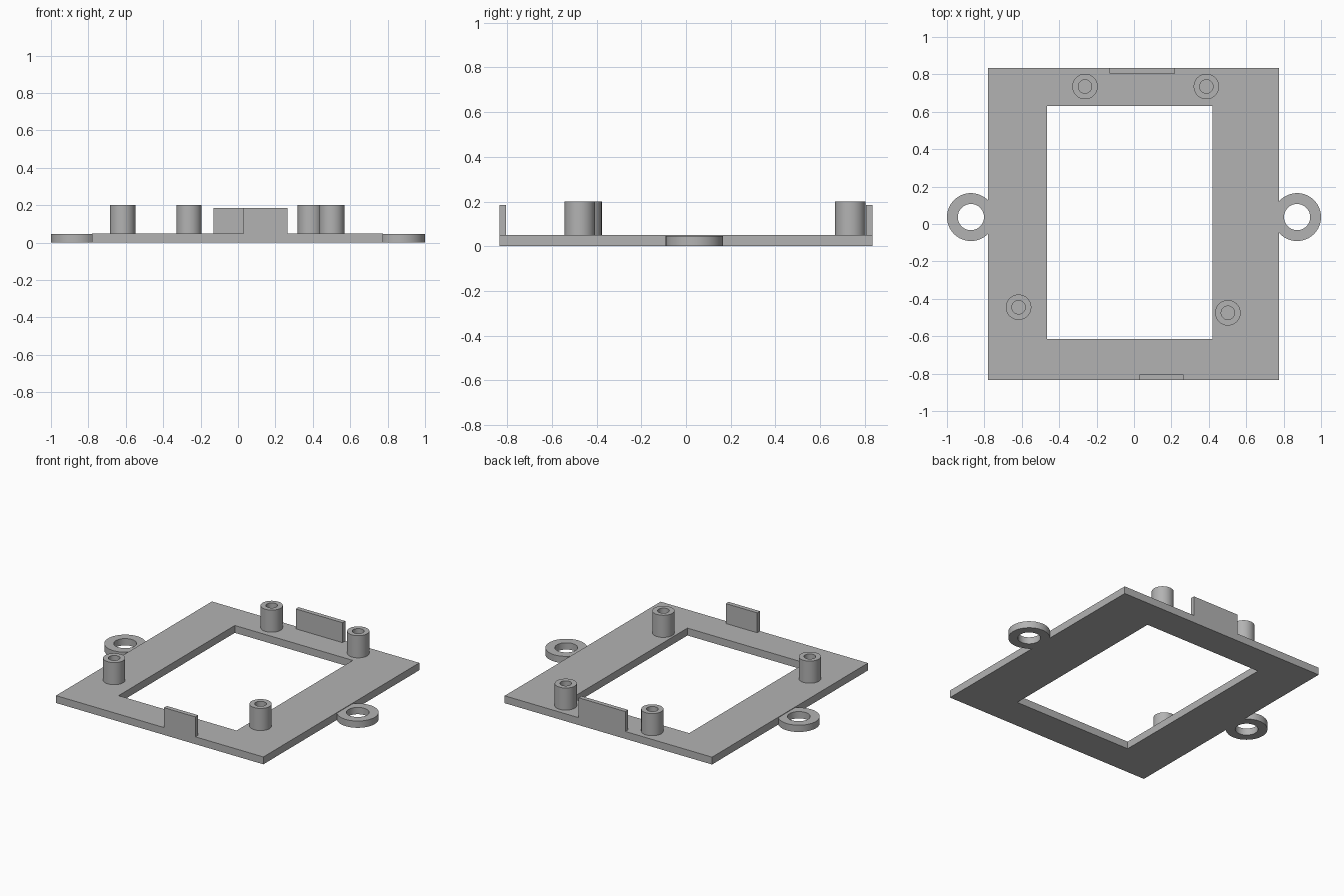
import bpy, bmesh
from math import cos, sin, tau

cube = bpy.data.objects.get("Cube")
if cube:
    bpy.data.objects.remove(cube, do_unlink=True)

grey = bpy.data.materials.new("plain grey")
grey.use_nodes = True
colour = (0.45, 0.45, 0.45, 1)
grey.diffuse_color = colour
grey.node_tree.nodes["Principled BSDF"].inputs["Base Color"].default_value = colour


def rectangle(x0, x1, y0, y1):
    return [(x0, y0), (x1, y0), (x1, y1), (x0, y1)]


def circle(x, y, radius, count=64):
    return [(x + radius * cos(tau * i / count), y + radius * sin(tau * i / count))
            for i in range(count)]


def extrude(name, outer, inner, z0, z1, smooth=False):
    """Extrude an outline, with an optional matching hole, from z0 to z1."""
    bm = bmesh.new()
    loops = [[[bm.verts.new((x, y, z)) for x, y in path] for z in (z0, z1)]
             for path in (outer, inner) if path]
    count = len(outer)
    for low, high in loops:
        for i in range(count):
            j = (i + 1) % count
            bm.faces.new((low[i], low[j], high[j], high[i]))
    for level in (0, 1):
        if inner:
            a, b = loops[0][level], loops[1][level]
            for i in range(count):
                j = (i + 1) % count
                bm.faces.new((a[i], a[j], b[j], b[i]))
        else:
            bm.faces.new(loops[0][level])
    bmesh.ops.remove_doubles(bm, verts=bm.verts, dist=1e-5)
    bmesh.ops.recalc_face_normals(bm, faces=bm.faces)
    mesh = bpy.data.meshes.new(name)
    bm.to_mesh(mesh)
    bm.free()
    mesh.materials.append(grey)
    obj = bpy.data.objects.new(name, mesh)
    bpy.context.collection.objects.link(obj)
    if smooth:
        bpy.ops.object.select_all(action='DESELECT')
        obj.select_set(True)
        bpy.context.view_layer.objects.active = obj
        bpy.ops.object.shade_smooth_by_angle(angle=0.6)
    return obj


left, right, front, back = -0.78, 0.775, -0.835, 0.835
plate_top = 0.05

# Flat rectangular frame with an open window
extrude("base_frame", rectangle(left, right, front, back),
        rectangle(-0.465, 0.42, -0.615, 0.63), 0, plate_top)

# Mounting rings, flattened where they meet the frame
for name, side, edge in (("right_ring", -1, -left), ("left_ring", 1, right)):
    cx, cy = 0.872, 0.037
    outer = [(side * max(x, edge), y) for x, y in circle(cx, cy, 0.128)]
    inner = [(side * x, y) for x, y in circle(cx, cy, 0.07)]
    extrude(name, outer, inner, 0, 0.046, True)

# Hollow standoff posts
posts = {"back_right_post": (-0.262, 0.735), "back_left_post": (0.387, 0.735),
         "front_right_post": (-0.617, -0.445), "front_left_post": (0.502, -0.475)}
for name, (x, y) in posts.items():
    extrude(name, circle(x, y, 0.068), circle(x, y, 0.036), plate_top, 0.2, True)

# Upright locating tabs on the front and back edges
tab = 0.03
extrude("front_tab", rectangle(0.03, 0.265, front, front + tab), None, plate_top, 0.185)
extrude("back_tab", rectangle(-0.13, 0.22, back - tab, back), None, plate_top, 0.185)
